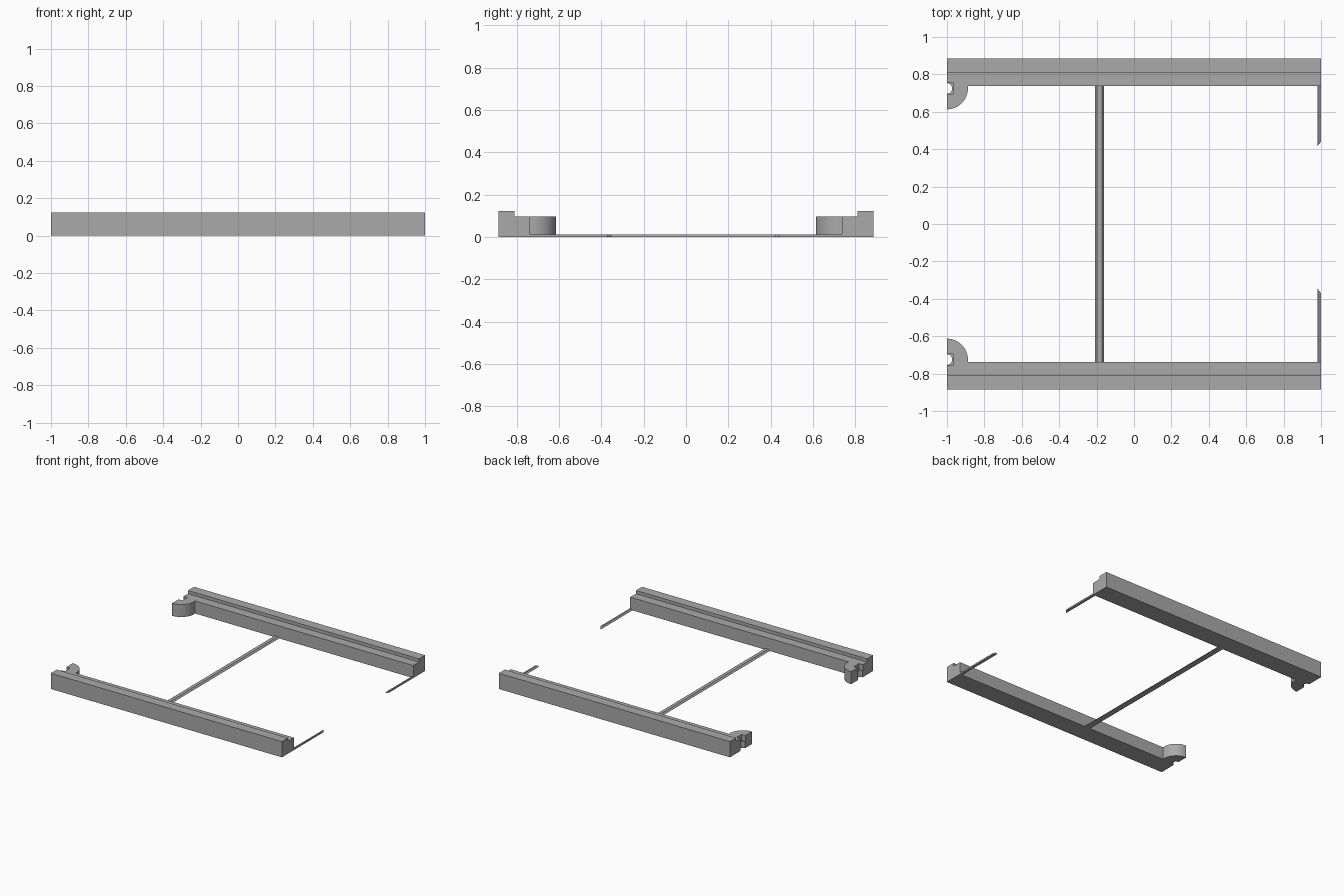
import bpy, bmesh, math

cube = bpy.data.objects.get("Cube")
if cube:
    bpy.data.objects.remove(cube, do_unlink=True)

# Single grey material
grey = bpy.data.materials.new("plain grey")
grey.use_nodes = True
colour = (0.4, 0.4, 0.4, 1)
grey.diffuse_color = colour
grey.node_tree.nodes["Principled BSDF"].inputs["Base Color"].default_value = colour


def prism(name, outline, offset):
    """Extrude a flat outline of 3D points along offset."""
    bm = bmesh.new()
    face = bm.faces.new([bm.verts.new(p) for p in outline])
    moved = bmesh.ops.extrude_face_region(bm, geom=[face])["geom"]
    bmesh.ops.translate(bm, vec=offset,
                        verts=[v for v in moved if isinstance(v, bmesh.types.BMVert)])
    bmesh.ops.recalc_face_normals(bm, faces=bm.faces)
    mesh = bpy.data.meshes.new(name)
    bm.to_mesh(mesh)
    bm.free()
    mesh.materials.append(grey)
    ob = bpy.data.objects.new(name, mesh)
    bpy.context.collection.objects.link(ob)
    return ob


def combine(target, other, operation):
    """Apply a boolean and discard the helper."""
    bpy.context.view_layer.objects.active = target
    mod = target.modifiers.new(operation, "BOOLEAN")
    mod.operation = operation
    mod.solver = "EXACT"
    mod.object = other
    other.hide_render = True
    bpy.ops.object.modifier_apply(modifier=mod.name)
    bpy.data.objects.remove(other, do_unlink=True)


def smooth(ob):
    bpy.ops.object.select_all(action="DESELECT")
    ob.select_set(True)
    bpy.context.view_layer.objects.active = ob
    bpy.ops.object.shade_smooth_by_angle(angle=math.radians(30))


OUTER, STEP, INNER = 0.885, 0.81, 0.738
LEDGE, TOP, EAR_Y, EAR_R = 0.098, 0.123, 0.725, 0.112

for name, s in (("front", -1), ("back", 1)):
    # Stepped rail
    profile = [(OUTER, 0), (OUTER, TOP), (STEP, TOP), (STEP, LEDGE), (INNER, LEDGE), (INNER, 0)]
    rail = prism(name + "_rail", [(-1, s * y, z) for y, z in profile], (2, 0, 0))

    # Half-round ear on the inner side of the rail
    arc = [math.radians(90 * i / 16) for i in range(17)]
    plan = [(-1 + EAR_R * math.sin(a), EAR_Y - EAR_R * math.cos(a)) for a in arc]
    plan += [(-1 + EAR_R, 0.77), (-1, 0.77)]
    ear = prism(name + "_ear", [(x, s * y, 0) for x, y in plan], (0, 0, LEDGE))
    combine(rail, ear, "UNION")

    # Round screw hole and square pocket above it
    ring = [math.tau * i / 32 for i in range(32)]
    hole = prism("hole_cutter", [(-1 + 0.028 * math.cos(a), s * EAR_Y + 0.028 * math.sin(a), -0.1)
                                 for a in ring], (0, 0, 0.3))
    combine(rail, hole, "DIFFERENCE")
    square = [(-1.05, -0.032), (-0.967, -0.032), (-0.967, 0.032), (-1.05, 0.032)]
    pocket = prism("pocket_cutter", [(x, s * EAR_Y + y, 0.05) for x, y in square], (0, 0, 0.2))
    combine(rail, pocket, "DIFFERENCE")
    smooth(rail)

# Thin cross bar with sloped edges
bar = [(-0.208, 0), (-0.197, 0.012), (-0.171, 0.012), (-0.16, 0)]
prism("cross_bar", [(x, -INNER, z) for x, z in bar], (0, 2 * INNER, 0))

# Broken half bars at the left end, with slanted tips
for name, s, near, far in (("front_stub", -1, 0.345, 0.37), ("back_stub", 1, 0.415, 0.44)):
    section = [(0.98, 0), (0.989, 0.012), (1, 0.012), (1, 0)]
    stub = prism(name, [(x, s * INNER, z) for x, z in section], (0, -s * (INNER - near), 0))
    for v in stub.data.vertices:
        if abs(v.co.y) < INNER - 0.01:
            v.co.y = s * (near + (far - near) * (v.co.x - 0.98) / 0.02)
